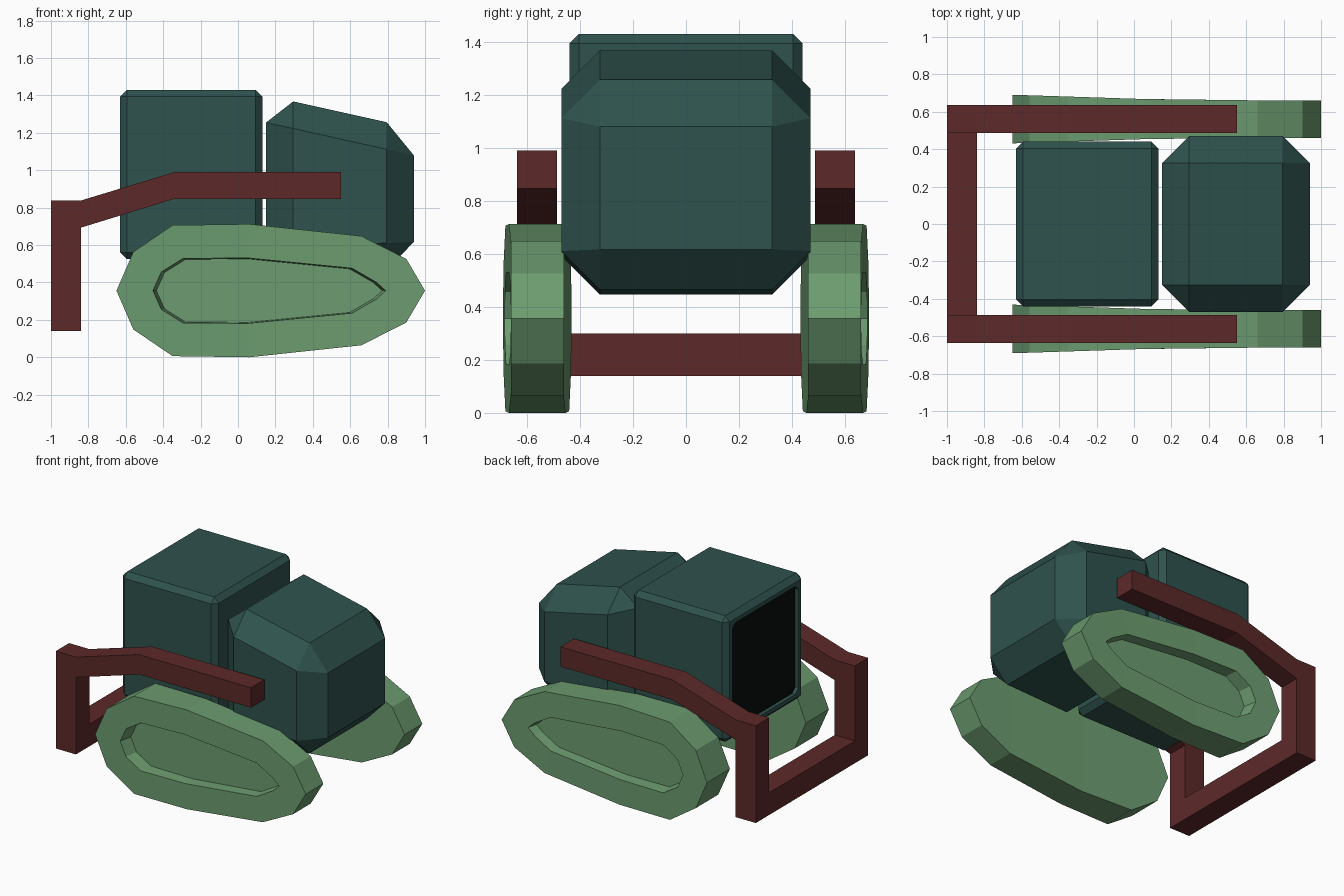
import bpy, bmesh
from mathutils import Vector

if "Cube" in bpy.data.objects:
    bpy.data.objects.remove(bpy.data.objects["Cube"])


def material(name, rgb):
    m = bpy.data.materials.new(name)
    m.diffuse_color = (*rgb, 1)
    m.use_nodes = True
    m.node_tree.nodes["Principled BSDF"].inputs["Base Color"].default_value = m.diffuse_color
    return m


TEAL = material("teal_paint", (0.028, 0.085, 0.075))
GREEN = material("green_rubber", (0.15, 0.33, 0.16))
RED = material("dark_red_paint", (0.11, 0.022, 0.022))
BLACK = material("black_glass", (0.002, 0.004, 0.003))


def finish(name, bm, mat):
    bmesh.ops.recalc_face_normals(bm, faces=bm.faces)
    me = bpy.data.meshes.new(name)
    bm.to_mesh(me)
    bm.free()
    me.materials.append(mat)
    ob = bpy.data.objects.new(name, me)
    bpy.context.collection.objects.link(ob)
    return ob


def prism(name, pts, axis, a, b, mat):
    """Extrude a 2D profile along x (profile in yz) or y (profile in xz)."""
    bm = bmesh.new()
    place = (lambda p, d: (d, p[0], p[1])) if axis == 'x' else (lambda p, d: (p[0], d, p[1]))
    lo = [bm.verts.new(place(p, a)) for p in pts]
    hi = [bm.verts.new(place(p, b)) for p in pts]
    bm.faces.new(lo)
    bm.faces.new(hi)
    bridge(bm, lo, hi)
    return finish(name, bm, mat)


def bridge(bm, r1, r2):
    n = len(r1)
    for i in range(n):
        j = (i + 1) % n
        bm.faces.new((r1[i], r1[j], r2[j], r2[i]))


def chamfered_box(name, x0, x1, hw, zlow, zhigh, c, mat):
    """Chamfered box; zlow / zhigh give the floor and roof height at each x."""
    bm = bmesh.new()
    for x, dx in ((x0, c), (x1, -c)):
        for s in (-1, 1):
            for zf, dz in ((zlow, c), (zhigh, -c)):
                bm.verts.new((x, s * (hw - c), zf(x) + dz))
                bm.verts.new((x + dx, s * hw, zf(x + dx) + dz))
                bm.verts.new((x + dx, s * (hw - c), zf(x + dx)))
    bmesh.ops.convex_hull(bm, input=bm.verts[:])
    bmesh.ops.dissolve_limit(bm, angle_limit=0.01, verts=bm.verts[:], edges=bm.edges[:])
    return finish(name, bm, mat)


# Cab with a recessed dark window facing -x
cab = chamfered_box("cab", -0.63, 0.13, 0.44, lambda x: 0.525, lambda x: 1.43, 0.036, TEAL)


def window_outline(w, z0, z1, c):
    return [(-w, z0 + c), (-w + c, z0), (w - c, z0), (w, z0 + c),
            (w, z1 - c), (w - c, z1), (-w + c, z1), (-w, z1 - c)]


cutter = prism("window_cutter", window_outline(0.375, 0.59, 1.365, 0.035), 'x', -0.8, -0.595, TEAL)
cutter.hide_render = True
cutter.hide_viewport = True
mod = cab.modifiers.new("window_recess", 'BOOLEAN')
mod.object = cutter
mod.solver = 'EXACT'
prism("cab_window", window_outline(0.374, 0.591, 1.364, 0.035), 'x', -0.605, -0.594, BLACK)

# Engine housing with sloping roof
chamfered_box("engine_housing", 0.15, 0.94, 0.47,
              lambda x: 0.44 + 0.04 * (x - 0.15),
              lambda x: 1.40 - 0.222 * (x - 0.15), 0.145, TEAL)

# Tracks: upper half of each outline is mirrored about the axle height
AXLE = 0.356
OUTER = [(-0.65, 0), (-0.56, 0.207), (-0.35, 0.35), (0.06, 0.356),
         (0.66, 0.292), (0.9, 0.17), (1.0, 0)]
RIM = [(-0.455, 0), (-0.41, 0.10), (-0.295, 0.172), (0.05, 0.175),
       (0.61, 0.12), (0.74, 0.045), (0.79, 0)]


def half_width(x):
    if x < 0.06:
        return 0.107 + 0.023 * (0.06 - x) / 0.71
    return 0.107 - 0.007 * min(1, (x - 0.06) / 0.6)


def track(name, side):
    bm = bmesh.new()

    def ring(half, yf, k=1.0):
        full = half + [(x, -z) for x, z in half[-2:0:-1]]
        return [bm.verts.new((0.17 + (x - 0.17) * k, side * yf(x), AXLE + z * k)) for x, z in full]

    outer = ring(OUTER, lambda x: 0.561 + half_width(x))
    inner = ring(OUTER, lambda x: 0.561 - half_width(x))
    rim = ring(RIM, lambda x: 0.561 + half_width(x))
    floor = ring(RIM, lambda x: 0.59, 0.97)
    bridge(bm, inner, outer)
    bridge(bm, outer, rim)
    bridge(bm, rim, floor)
    bm.faces.new(floor)
    # inner cheek as vertical strips so it follows the taper
    n = len(inner)
    bm.faces.new((inner[0], inner[1], inner[-1]))
    for i in range(1, n // 2 - 1):
        bm.faces.new((inner[i], inner[i + 1], inner[n - i - 1], inner[n - i]))
    bm.faces.new((inner[n // 2 - 1], inner[n // 2], inner[n // 2 + 1]))
    return finish(name, bm, GREEN)


# Blade frame: bent side arms with posts, joined by a low crossbar
ARM = [(-1, 0.14), (-0.84, 0.14), (-0.84, 0.693), (-0.34, 0.847), (0.55, 0.847),
       (0.55, 0.99), (-0.34, 0.99), (-0.84, 0.838), (-1, 0.838)]
for label, s in (("near", -1), ("far", 1)):
    track(label + "_track", s)
    prism(label + "_arm", ARM, 'y', s * 0.486, s * 0.637, RED)
prism("crossbar", [(-1, 0.14), (-0.84, 0.14), (-0.84, 0.30), (-1, 0.30)], 'y', -0.486, 0.486, RED)
